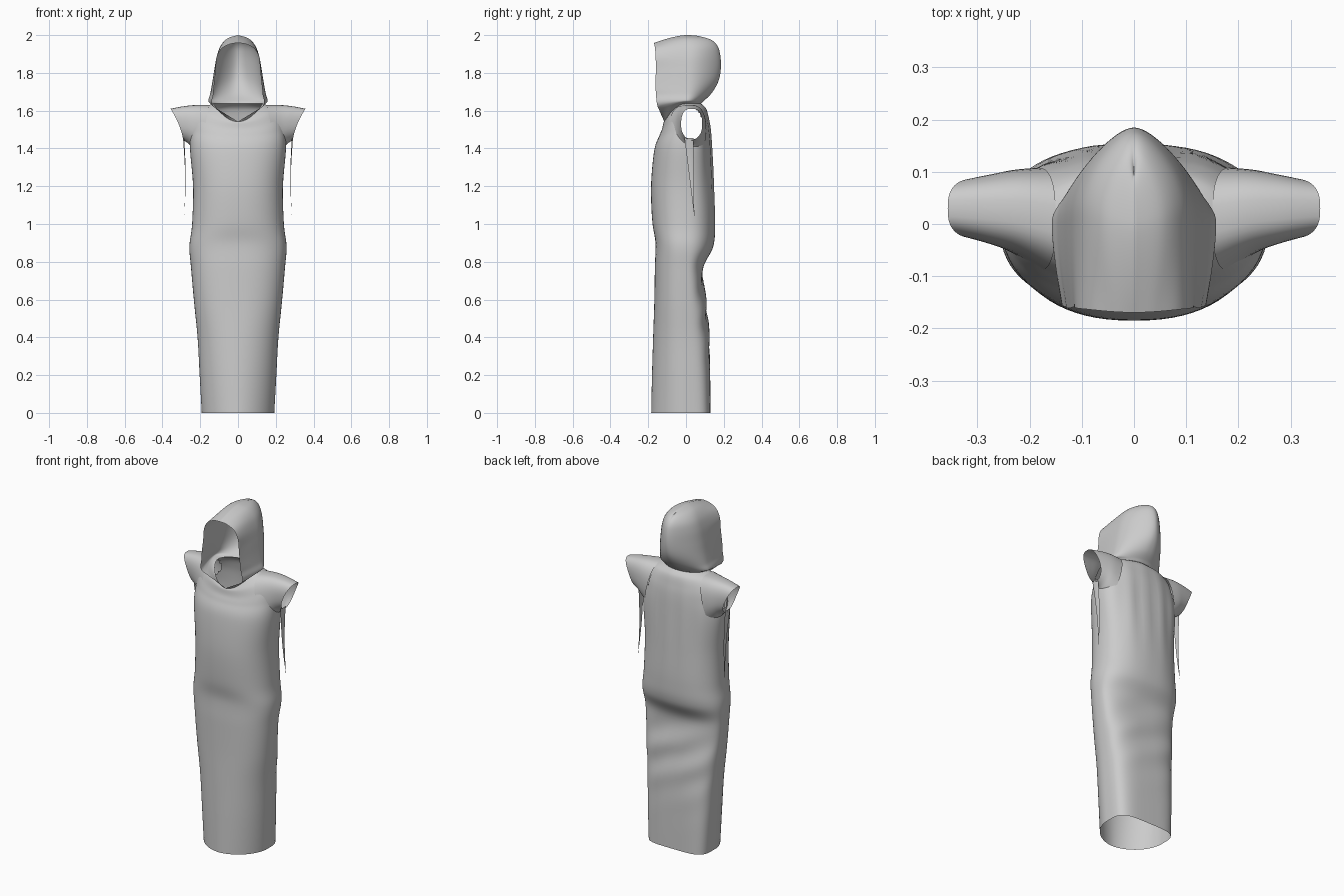
import bpy, bmesh, math

if "Cube" in bpy.data.objects:
    bpy.data.objects.remove(bpy.data.objects["Cube"])


def spline(keys, t):
    # Catmull-Rom through rows of numbers, t in 0..1
    n = len(keys) - 1
    i = min(int(t * n), n - 1)
    f = t * n - i
    a, b, c, d = (keys[max(0, min(n, i + k))] for k in (-1, 0, 1, 2))
    return [0.5 * (2 * q + (r - p) * f + (2 * p - 5 * q + 4 * r - s) * f * f
                   + (3 * q - p - 3 * r + s) * f ** 3) for p, q, r, s in zip(a, b, c, d)]


def sheet(name, rows, closed=False, drop=None):
    # cloth surface through a grid of points
    bm = bmesh.new()
    grid = [[bm.verts.new(p) for p in r] for r in rows]
    for r0, r1 in zip(grid, grid[1:]):
        n = len(r0)
        for j in range(n if closed else n - 1):
            k = (j + 1) % n
            bm.faces.new((r0[j], r0[k], r1[k], r1[j]))
    if drop:
        bmesh.ops.delete(bm, geom=[f for f in bm.faces if drop(f.calc_center_median())], context='FACES')
    bmesh.ops.remove_doubles(bm, verts=bm.verts, dist=0.0002)
    bmesh.ops.recalc_face_normals(bm, faces=bm.faces)
    for f in bm.faces:
        f.smooth = True
    me = bpy.data.meshes.new(name)
    bm.to_mesh(me)
    bm.free()
    ob = bpy.data.objects.new(name, me)
    bpy.context.collection.objects.link(ob)
    return ob


def spow(v, e):
    return math.copysign(abs(v) ** e, v)


# robe body: z, half width, front y, back y, front and back squareness, front dip
BODY = [
    (0.00, .192, -.184, .130, 1.85, 4.2, 0), (0.20, .203, -.180, .128, 1.95, 3.8, 0),
    (0.40, .214, -.174, .122, 2.1, 3.3, 0), (0.58, .232, -.168, .106, 2.3, 3.0, 0),
    (0.76, .248, -.165, .090, 2.4, 2.7, 0), (0.88, .257, -.163, .144, 2.4, 2.4, 0),
    (1.00, .243, -.178, .154, 2.3, 2.4, 0), (1.20, .238, -.185, .147, 2.3, 2.4, 0),
    (1.40, .254, -.168, .137, 2.3, 2.4, .01), (1.50, .247, -.140, .130, 2.2, 2.3, .03),
    (1.56, .234, -.126, .120, 2.1, 2.2, .055), (1.61, .200, -.120, .106, 2.0, 2.0, .075),
    (1.637, .130, -.115, .080, 2.0, 2.0, .095)]


def body_point(t, a):
    z, hx, yf, yb, ef, eb, dip = spline(BODY, t)
    c, s = math.cos(a), math.sin(a)
    e = eb if s > 0 else ef
    x = hx * spow(c, 2 / e)
    y = (yb if s > 0 else -yf) * spow(s, 2 / e)
    # sagging folds behind the legs, gathers on the upper back
    if s > 0:
        sag = math.exp(-((z - .55) / .2) ** 2)
        y += s * .006 * sag * math.sin(32 * z + 16 * x)
        upper = math.exp(-((z - 1.35) / .25) ** 2)
        y += s * .003 * upper * math.sin(60 * x)
    else:
        y += -s * .004 * math.exp(-((z - .93) / .06) ** 2) * math.cos(9 * x)
    return x, y, z - dip * max(0, -s) ** 2


N = 72
sheet("robe_body", [[body_point(i / 90, 2 * math.pi * j / N) for j in range(N)] for i in range(91)],
      True, lambda c: abs(c.x) > .175 and ((c.y - .025) / .068) ** 2 + ((c.z - 1.53) / .09) ** 2 < 1)

# short sleeves: top x, top z, bottom x, bottom z, front y, back y
SLEEVE = [(.15, 1.630, .215, 1.36, -.09, .108), (.22, 1.630, .243, 1.40, -.058, .104),
          (.29, 1.623, .262, 1.425, -.040, .096), (.357, 1.61, .290, 1.445, -.026, .086)]


def sleeve_point(side, t, a):
    xt, zt, xb, zb, yf, yb = spline(SLEEVE, t)
    c, s = math.cos(a), math.sin(a)
    # egg-shaped cuff: full above, pointed below
    c = spow(c, .7) if s > 0 else spow(c, 1.1)
    s = spow(s, .85)
    bow = -.010 * t * (1 - s * s)
    return (side * ((xt + xb) / 2 + (xt - xb) / 2 * s + bow),
            (yf + yb) / 2 + (yb - yf) / 2 * c,
            (zt + zb) / 2 + (zt - zb) / 2 * s)


for side, label in ((-1, "left"), (1, "right")):
    sheet(label + "_sleeve", [[sleeve_point(side, i / 14, 2 * math.pi * j / 40) for j in range(40)]
                              for i in range(15)], True)
    # torn strip hanging from the sleeve
    rows = []
    for i in range(13):
        t = i / 12
        x = side * (.285 - .008 * math.sin(math.pi * t))
        z = 1.455 + (1.04 - 1.455) * t
        a, b = (y + (.044 - y) * t for y in (-.008, .04))
        rows.append([(x, a, z), (x + side * .006 * (1 - t), (a + b) / 2, z), (x, b, z)])
    sheet(label + "_torn_strip", rows)

# hood: z, front dip, front half width, half width, front y, middle y, back y
HOOD = [(1.637, .095, 0, .130, -.115, 0, .080), (1.65, .03, .128, .157, -.150, 0, .095),
        (1.69, 0, .130, .147, -.156, .005, .135), (1.75, 0, .124, .136, -.160, .01, .167),
        (1.82, 0, .117, .125, -.162, .015, .182), (1.89, .005, .110, .112, -.163, .015, .184),
        (1.945, .015, .085, .091, -.163, .015, .170), (1.983, .03, .040, .055, -.167, .01, .138),
        (2.0, .042, 0, 0, -.170, 0, .095)]
V1 = 1 / 8


def hood_point(v, u):
    # u runs front edge -> back -> other front edge
    s = 1 - abs(u)
    if v < V1:
        # drape joining the hood to the neckline
        n = body_point(1, math.pi * (s - .5))
        h = hood_point(V1, u)
        x, y, z = (p + (q - p) * v / V1 for p, q in zip(n, h))
        return math.copysign(abs(h[0]) * v / V1 + n[0] * (1 - v / V1), u), y, z
    z, dip, xf, hx, yf, ym, yb = spline(HOOD, v)
    if s < .45:
        f = s / .45
        x = xf + (hx - xf) * math.sin(f * math.pi / 2)
        y = yf + (ym - yf) * f
        z -= dip * (1 - f) ** 1.5
    else:
        f = (s - .45) / .55
        b = f * math.pi / 2
        # cosine narrows towards the back but stays round at the tip
        c = max(0, math.cos(b))
        x, y = hx * c * (1 - .3 * math.sin(b) ** 2), ym + (yb - ym) * math.sin(b)
        z -= .02 * f * f * max(0, v - .7) / .3
    y += .003 * math.sin(22 * z + 5 * abs(u)) * min(1, 4 * (1 - v))
    return math.copysign(max(x, 0), u), y, z


sheet("hood", [[hood_point(i / 48, j / 32 - 1) for j in range(65)] for i in range(49)])
